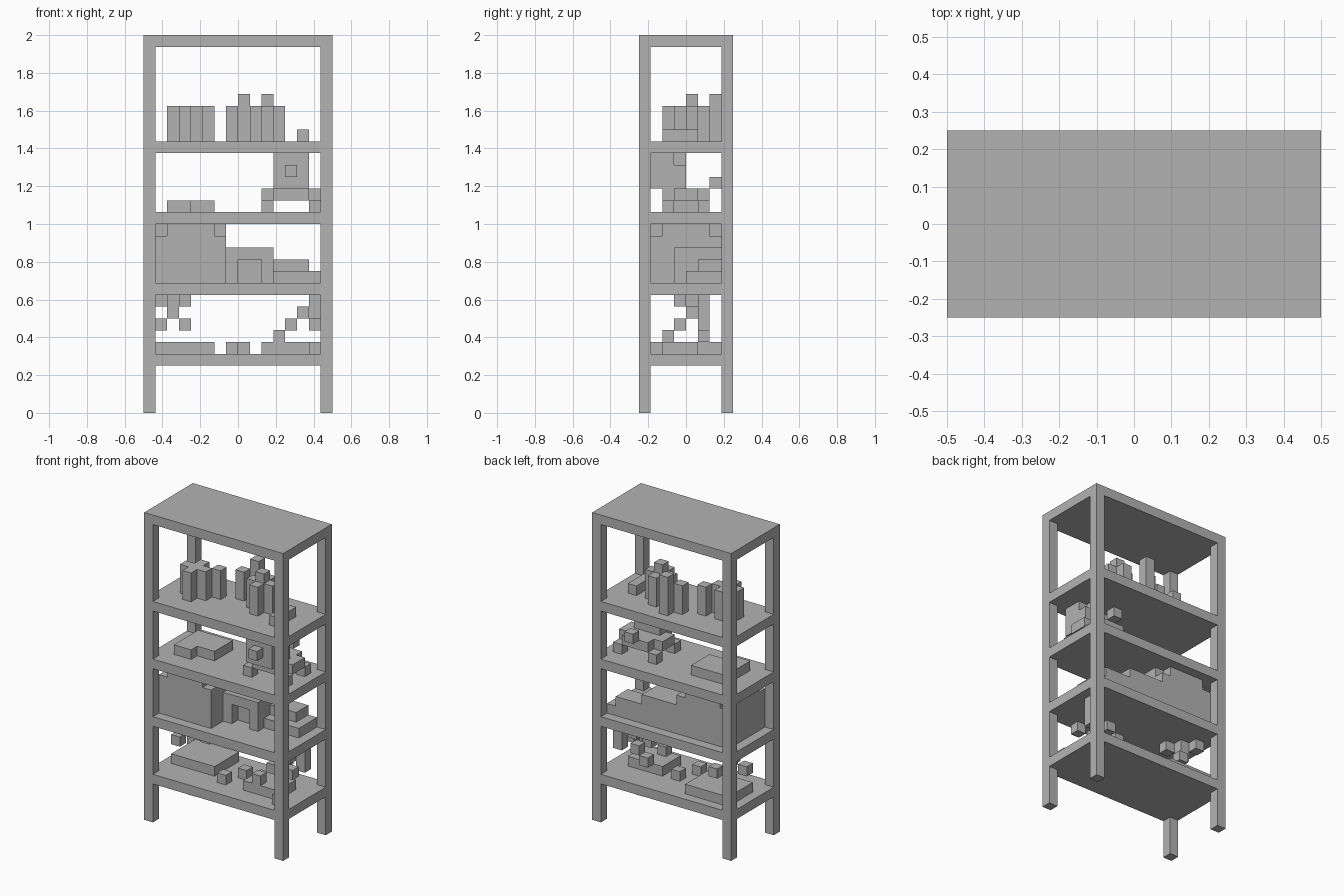
import bpy
import bmesh
from mathutils import Matrix, Vector

cube = bpy.data.objects.get("Cube")
if cube:
    bpy.data.objects.remove(cube, do_unlink=True)

U = 1 / 16  # one block

grey = bpy.data.materials.new("plain_grey")
grey.use_nodes = True
grey.diffuse_color = (0.45, 0.45, 0.45, 1)
grey.node_tree.nodes["Principled BSDF"].inputs["Base Color"].default_value = (0.45, 0.45, 0.45, 1)


def blocks(name, *boxes):
    """One object from boxes given as corner (column, row, level) and size in blocks."""
    bm = bmesh.new()
    for x, y, z, w, d, h in boxes:
        centre = Vector((x + w / 2 - 8, y + d / 2 - 4, z + h / 2)) * U
        size = Matrix.Diagonal((w * U, d * U, h * U, 1))
        bmesh.ops.create_cube(bm, size=1, matrix=Matrix.Translation(centre) @ size)
    mesh = bpy.data.meshes.new(name)
    bm.to_mesh(mesh)
    bm.free()
    mesh.materials.append(grey)
    obj = bpy.data.objects.new(name, mesh)
    bpy.context.collection.objects.link(obj)
    return obj


def plus(x, y, z, h, centre_h):
    """Columns in a plus shape around a centre column."""
    arms = [(x + a, y + b, z, 1, 1, h) for a, b in ((1, 0), (-1, 0), (0, 1), (0, -1))]
    return arms + [(x, y, z, 1, 1, centre_h)]


# Frame: shelf boards with posts filling the gaps between them
levels = [4, 10, 16, 22, 31]
for n, z in enumerate(levels):
    blocks(f"shelf_board_{n + 1}", (0, 0, z, 16, 8, 1))
starts = [0] + [z + 1 for z in levels[:-1]]
for side, x in (("left", 15), ("right", 0)):
    for end, y in (("front", 0), ("back", 7)):
        blocks(f"{end}_{side}_post", *[(x, y, a, 1, 1, b - a) for a, b in zip(starts, levels)])

# Top shelf: clustered columns
blocks("right_column_cluster", *plus(3, 3, 23, 3, 3), (5, 4, 23, 1, 1, 3))
blocks("left_column_cluster", *plus(10, 4, 23, 3, 4))
blocks("short_column", (7, 5, 23, 1, 1, 3))
blocks("tall_column", (8, 6, 23, 1, 1, 4))
blocks("low_bar", (13, 2, 23, 1, 3, 1))

# Third shelf: stepped plate and a small animal figure
blocks("stepped_plate", (2, 3, 17, 4, 3, 1), (2, 2, 17, 2, 1, 1))
blocks("figure_feet", *[(x, y, 17, 1, 1, 1) for x in (10, 14) for y in (2, 5)])
blocks("figure_body", (11, 2, 18, 3, 4, 1), (10, 3, 18, 1, 2, 1), (14, 3, 18, 1, 2, 1))
blocks("figure_head", (11, 1, 19, 3, 3, 2), (11, 1, 21, 3, 2, 1), (12, 3, 21, 1, 1, 1))
blocks("figure_nose", (12, 0, 20, 1, 1, 1))
blocks("figure_tail", (12, 6, 19, 1, 1, 1))

# Second shelf: large block with clipped top corners, arch and steps
blocks("large_block", (1, 1, 11, 6, 6, 4), (2, 1, 15, 4, 6, 1),
       (1, 2, 15, 1, 4, 1), (6, 2, 15, 1, 4, 1))
blocks("arch", (7, 4, 11, 4, 3, 2), (7, 3, 13, 4, 4, 1),
       (7, 3, 11, 1, 1, 2), (10, 3, 11, 1, 1, 2))
blocks("steps", (11, 4, 11, 4, 3, 1), (11, 5, 12, 3, 2, 1))

# Bottom shelf: slabs and loose cubes
blocks("wide_slab", (1, 3, 5, 5, 4, 1))
blocks("small_slab", (10, 2, 5, 4, 3, 1))
for n, (x, y) in enumerate(((7, 2), (8, 4), (14, 1))):
    blocks(f"loose_cube_{n + 1}", (x, y, 5, 1, 1, 1))

# Ornament hanging below the second shelf
star = [(1, 3, 7), (3, 5, 7), (1, 5, 9), (3, 3, 9)]
blocks("hanging_star", (2, 4, 8, 1, 1, 2), *[(*c, 1, 1, 1) for c in star])

# Branching ornament climbing to its hanging stem
blocks("climbing_branch", *[(11 + n, 2 + n, 6 + n, 1, 1, 1) for n in range(3)])
blocks("side_branch", (11, 5, 6, 1, 1, 1), (12, 5, 7, 1, 1, 1), (14, 3, 7, 1, 1, 1))
blocks("hanging_stem", (14, 5, 7, 1, 1, 3))
